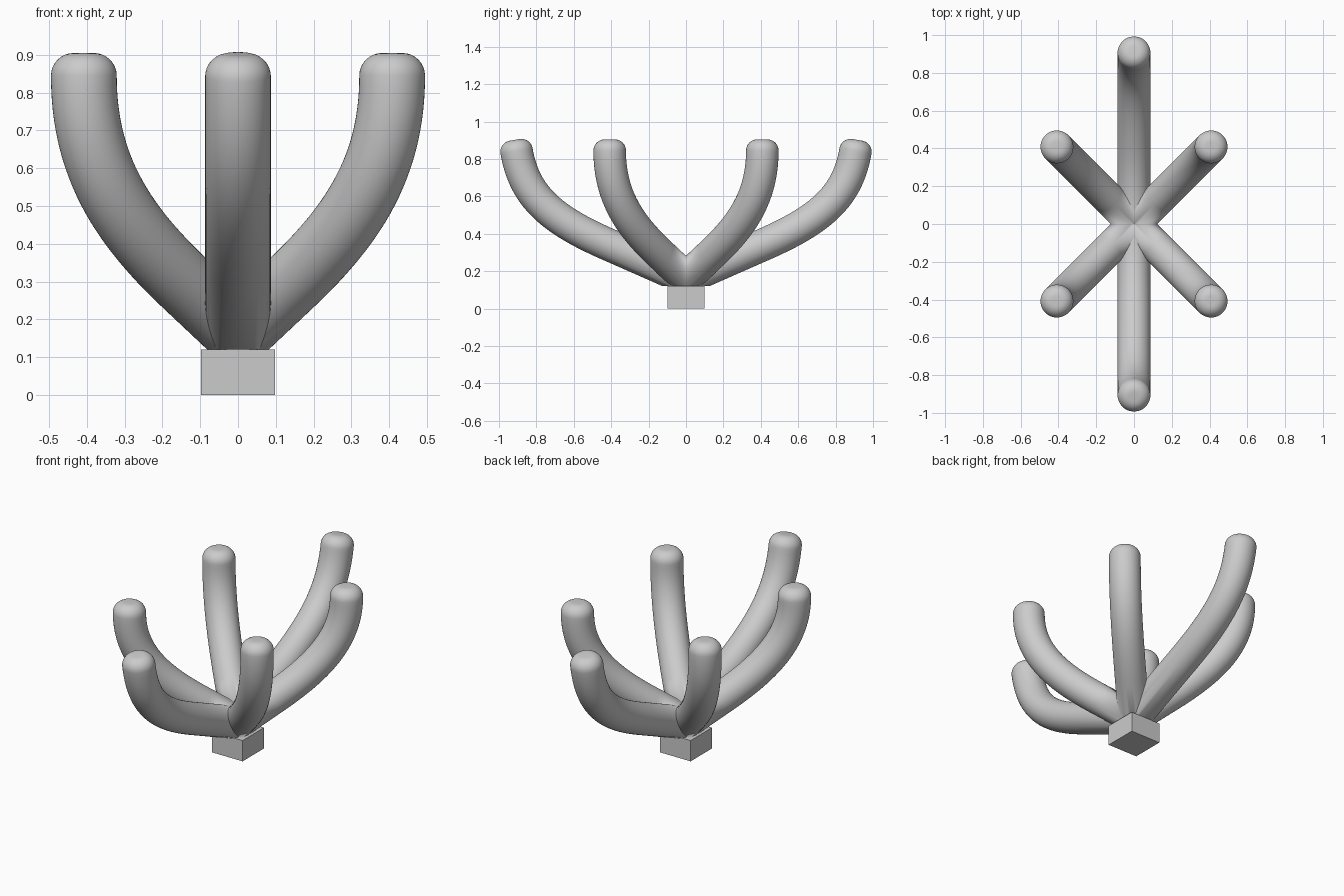
import bpy, bmesh, math
from mathutils import Vector
from mathutils.geometry import interpolate_bezier

if "Cube" in bpy.data.objects:
    bpy.data.objects.remove(bpy.data.objects["Cube"])

R, BEVEL, SIDES, BASE_TOP = 0.087, 0.06, 48, 0.12


def make_arm(name, heading, start, bezier, clip_normals, mirror_x):
    """Round tube swept along a curve in the vertical plane at 'heading'."""
    out = Vector((math.cos(heading), math.sin(heading), 0))
    side = Vector((-out.y, out.x, 0))
    up = Vector((0, 0, 1))
    place = lambda p: out * p[0] + up * p[1]
    path = [place(start)] + list(interpolate_bezier(*[place(p) for p in bezier], 28))
    rings = []
    for i, p in enumerate(path):
        d = (path[min(i + 1, len(path) - 1)] - path[max(i - 1, 0)]).normalized()
        rings.append((p, d, R))
    # rounded tip
    d = (place(bezier[3]) - place(bezier[2])).normalized()
    rings[-1] = (path[-1], d, R)
    for k in range(1, 9):
        a = k / 8 * math.pi / 2
        rings.append((path[-1] + d * BEVEL * math.sin(a), d,
                      R - BEVEL * (1 - math.cos(a))))

    bm = bmesh.new()
    loops = []
    for p, d, r in rings:
        n = side.cross(d)
        loops.append([bm.verts.new(p + (side * math.cos(t) + n * math.sin(t)) * r)
                      for t in (2 * math.pi * j / SIDES for j in range(SIDES))])
    for a, b in zip(loops, loops[1:]):
        for j in range(SIDES):
            k = (j + 1) % SIDES
            bm.faces.new((a[j], a[k], b[k], b[j]))
    bm.faces.new(loops[0])
    bm.faces.new(loops[-1])
    bmesh.ops.recalc_face_normals(bm, faces=bm.faces)

    # flat underside on the base, then trim at the symmetry planes
    def cut(co, no):
        bmesh.ops.bisect_plane(bm, geom=bm.verts[:] + bm.edges[:] + bm.faces[:],
                               plane_co=co, plane_no=no, clear_inner=True)
    cut((0, 0, BASE_TOP), (0, 0, 1))
    bmesh.ops.holes_fill(bm, edges=[e for e in bm.edges if e.is_boundary], sides=0)
    bmesh.ops.recalc_face_normals(bm, faces=bm.faces)
    for no in clip_normals:
        cut((0, 0, 0), no)

    mesh = bpy.data.meshes.new(name)
    bm.to_mesh(mesh)
    bm.free()
    obj = bpy.data.objects.new(name, mesh)
    bpy.context.collection.objects.link(obj)
    mod = obj.modifiers.new("Mirror", 'MIRROR')
    mod.use_axis = (mirror_x, True, False)
    bpy.ops.object.select_all(action='DESELECT')
    obj.select_set(True)
    bpy.context.view_layer.objects.active = obj
    bpy.ops.object.shade_smooth_by_angle(angle=math.radians(35))
    return obj


# square base block
bpy.ops.mesh.primitive_cube_add(size=1, location=(0, 0, BASE_TOP / 2))
base = bpy.context.object
base.name = "base_block"
base.scale = (0.196, 0.196, BASE_TOP)

# long front and back arms
make_arm("long_arms", math.pi / 2, (-0.2, 0.072),
         [(0.42, 0.345), (0.72, 0.477), (0.865, 0.6), (0.906, 0.843)],
         [(0, 1, 0)], False)

# four shorter diagonal arms
S = math.sqrt(2)
make_arm("diagonal_arms", math.pi / 4, (-0.2, 0.03),
         [(0.137 * S, 0.292), (0.30 * S, 0.445), (0.408 * S, 0.6), (0.408 * S, 0.845)],
         [(0, 1, 0), (1, 0, 0)], True)
